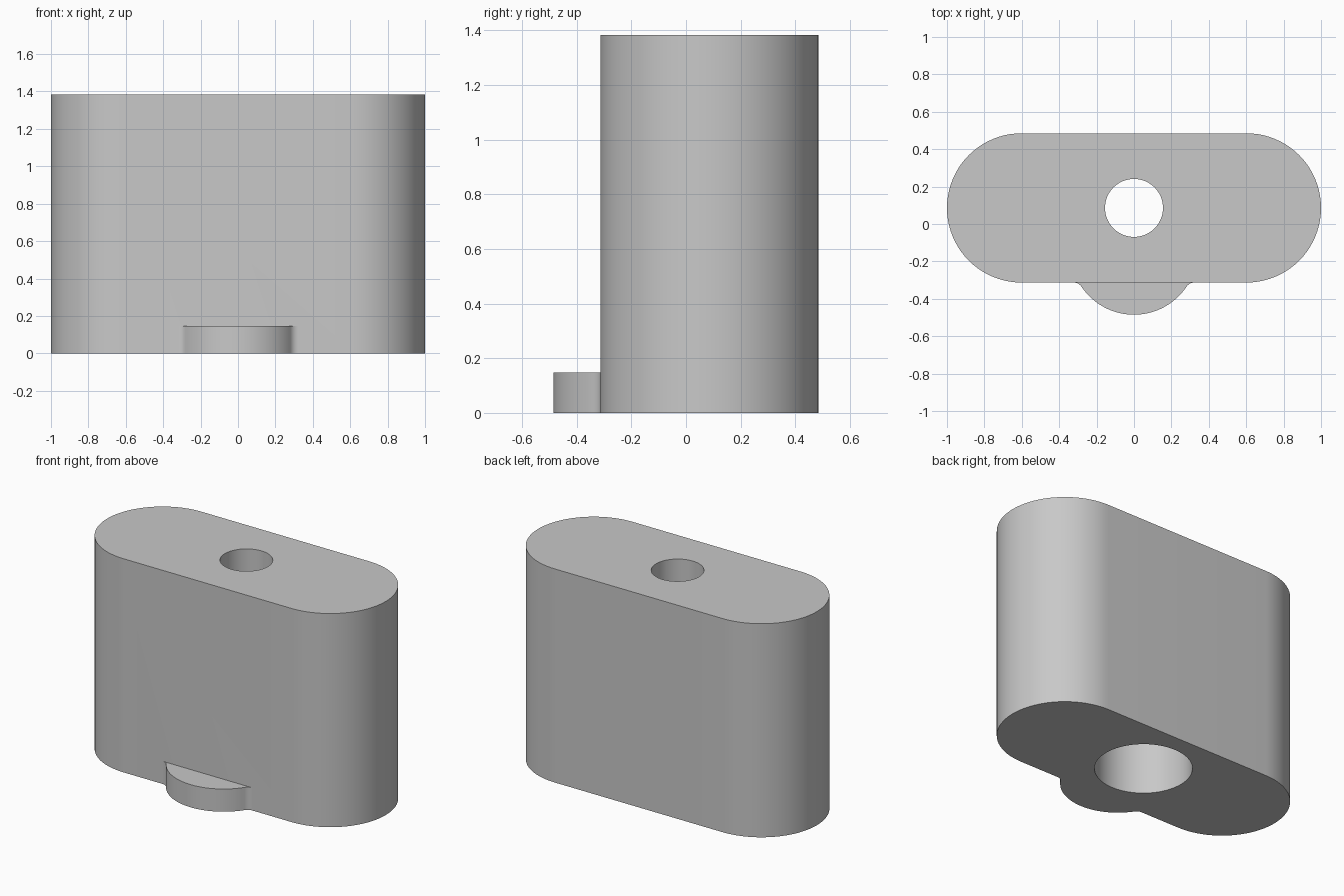
import bpy
import bmesh
from math import sin, cos, pi, radians, atan2, sqrt

if "Cube" in bpy.data.objects:
    bpy.data.objects.remove(bpy.data.objects["Cube"])

HEIGHT, CENTRE_Y, RADIUS, HALF_STRAIGHT = 1.384, 0.086, 0.399, 0.601
FRONT_Y = CENTRE_Y - RADIUS

grey = bpy.data.materials.new("plain grey")
grey.use_nodes = True
colour = (0.58, 0.58, 0.58, 1)
grey.diffuse_color = colour
grey.node_tree.nodes["Principled BSDF"].inputs["Base Color"].default_value = colour


def arc(cx, cy, r, start, end, steps):
    return [(cx + r * cos(start + (end - start) * i / steps),
             cy + r * sin(start + (end - start) * i / steps)) for i in range(steps + 1)]


def prism(name, outline, z0, z1):
    """Extrude a closed outline from z0 to z1."""
    bm = bmesh.new()
    face = bm.faces.new([bm.verts.new((x, y, z0)) for x, y in outline])
    top = bmesh.ops.extrude_face_region(bm, geom=[face])["geom"]
    verts = [v for v in top if isinstance(v, bmesh.types.BMVert)]
    bmesh.ops.translate(bm, verts=verts, vec=(0, 0, z1 - z0))
    bmesh.ops.recalc_face_normals(bm, faces=bm.faces)
    mesh = bpy.data.meshes.new(name)
    bm.to_mesh(mesh)
    bm.free()
    mesh.materials.append(grey)
    obj = bpy.data.objects.new(name, mesh)
    bpy.context.collection.objects.link(obj)
    return obj


def combine(target, other, operation):
    """Apply a boolean and drop the helper."""
    bpy.context.view_layer.objects.active = target
    mod = target.modifiers.new(operation, "BOOLEAN")
    mod.operation, mod.object, mod.solver = operation, other, "EXACT"
    bpy.ops.object.modifier_apply(modifier=mod.name)
    bpy.data.objects.remove(other)


# Body: upright block with rounded ends
body = prism("body", arc(HALF_STRAIGHT, CENTRE_Y, RADIUS, -pi / 2, pi / 2, 40)
             + arc(-HALF_STRAIGHT, CENTRE_Y, RADIUS, pi / 2, 3 * pi / 2, 40), 0, HEIGHT)

# Front tab: round lobe with small fillets where it meets the body
tab_r, fillet = 0.338, 0.05
tab_y = -0.485 + tab_r
fillet_y = FRONT_Y - fillet
fillet_x = sqrt((tab_r + fillet) ** 2 - (fillet_y - tab_y) ** 2)
angle = atan2(fillet_y - tab_y, fillet_x)
right_fillet = arc(fillet_x, fillet_y, fillet, angle + pi, pi / 2, 8)
left_fillet = [(-x, y) for x, y in reversed(right_fillet)]
lobe = arc(0, tab_y, tab_r, -pi - angle, angle, 40)[1:-1]
back = FRONT_Y + 0.05
tab = prism("tab", left_fillet + lobe + right_fillet
            + [(fillet_x, back), (-fillet_x, back)], 0, 0.147)
combine(body, tab, "UNION")

# Stepped bore: narrow at the top, wide from below
for name, r, z0, z1 in (("bore", 0.155, -0.1, HEIGHT + 0.1), ("counterbore", 0.287, -0.2, 1.0)):
    cutter = prism(name, arc(0, CENTRE_Y, r, 0, 2 * pi, 64)[:-1], z0, z1)
    combine(body, cutter, "DIFFERENCE")

bpy.ops.object.select_all(action="DESELECT")
body.select_set(True)
bpy.context.view_layer.objects.active = body
bpy.ops.object.shade_smooth_by_angle(angle=radians(30))
